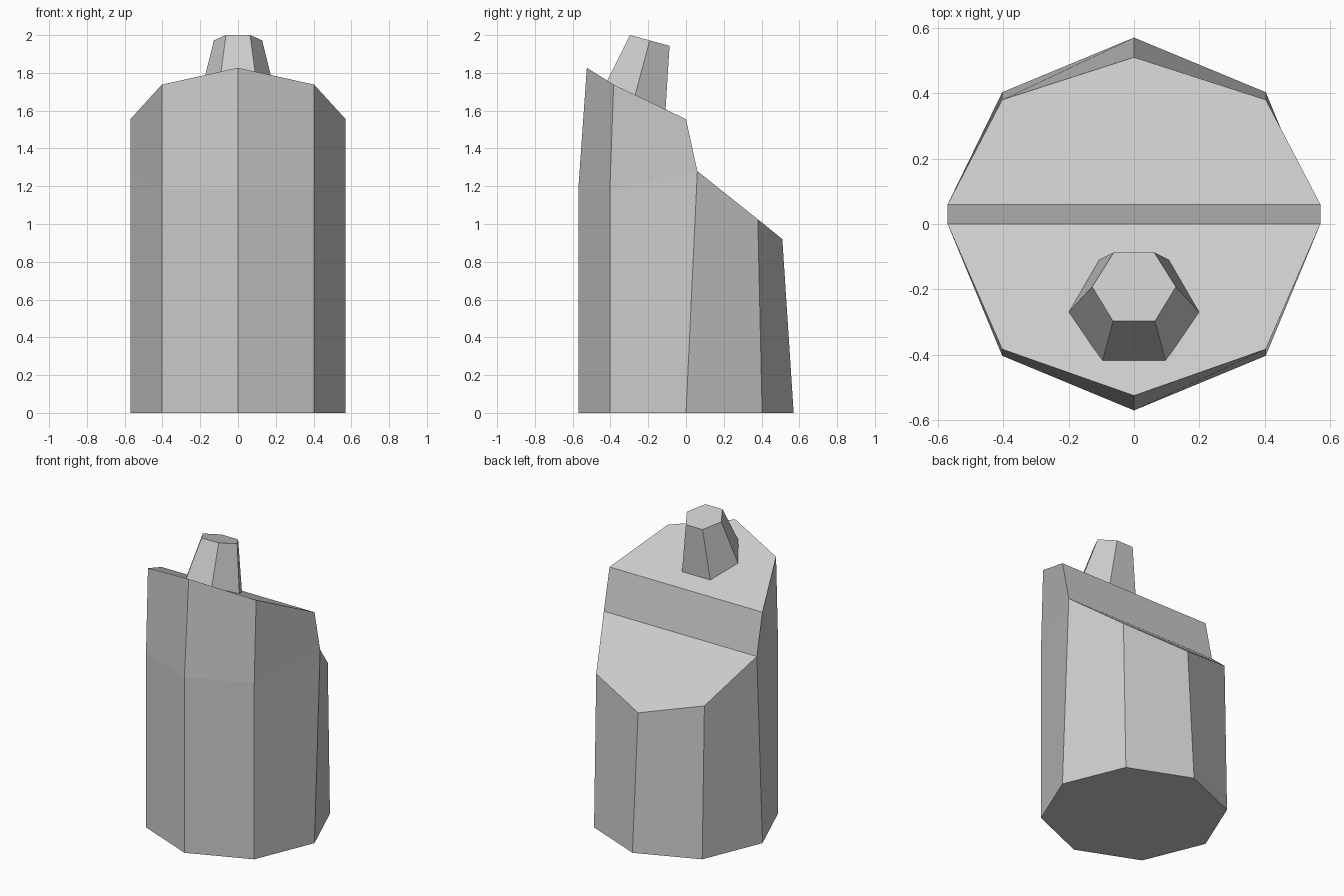
import bpy, bmesh
from mathutils import Vector

if "Cube" in bpy.data.objects:
    bpy.data.objects.remove(bpy.data.objects["Cube"])


def finish(name, bm):
    bmesh.ops.recalc_face_normals(bm, faces=bm.faces[:])
    mesh = bpy.data.meshes.new(name)
    bm.to_mesh(mesh)
    bm.free()
    obj = bpy.data.objects.new(name, mesh)
    bpy.context.collection.objects.link(obj)
    return obj


def mirror_row(half):
    """Mirror a half outline (x >= 0, front to back) into a full row."""
    left = [(-x, y, z) for x, y, z in reversed(half) if x > 0]
    return half + left


def bridge(bm, low, high, closed=True):
    n = len(low)
    for i in range(n if closed else n - 1):
        j = (i + 1) % n
        bm.faces.new((low[i], low[j], high[j], high[i]))


# Body: octagonal column, sloped rear shoulder, stepped up to a sloped front top
bm = bmesh.new()
base = [bm.verts.new(p) for p in mirror_row(
    [(0, -.57, 0), (.403, -.403, 0), (.57, 0, 0), (.403, .403, 0), (0, .57, 0)])]
middle = [bm.verts.new(p) for p in mirror_row(
    [(0, -.57, 1.185), (.403, -.403, 1.185), (.57, .06, 1.28),
     (.403, .38, 1.025), (0, .51, .92)])]
top = [bm.verts.new(p) for p in
       [(-.57, 0, 1.555), (-.403, -.383, 1.738), (0, -.525, 1.827),
        (.403, -.383, 1.738), (.57, 0, 1.555)]]
bm.faces.new(base)
bridge(bm, base, middle)
front = [middle[i] for i in (6, 7, 0, 1, 2)]
bridge(bm, front, top, closed=False)
bm.faces.new((front[0], front[-1], top[-1], top[0]))   # step
bm.faces.new(middle[2:7])                              # rear shoulder
bm.faces.new((top[0], top[1], top[3], top[4]))         # front top
bm.faces.new(top[1:4])
finish("body", bm)

# Nozzle: tapered, tilted hexagonal stub sunk slightly into the top
bm = bmesh.new()
low = mirror_row([(.095, -.413, 1.768), (.197, -.267, 1.692), (.105, -.108, 1.61)])
high = mirror_row([(.064, -.297, 2.0), (.128, -.192, 1.972), (.062, -.087, 1.943)])
low = [Vector(a) + (Vector(a) - Vector(b)) * .08 for a, b in zip(low, high)]
low = [bm.verts.new(p) for p in low]
high = [bm.verts.new(p) for p in high]
bridge(bm, low, high)
bm.faces.new(low)
bm.faces.new(high)
finish("nozzle", bm)
